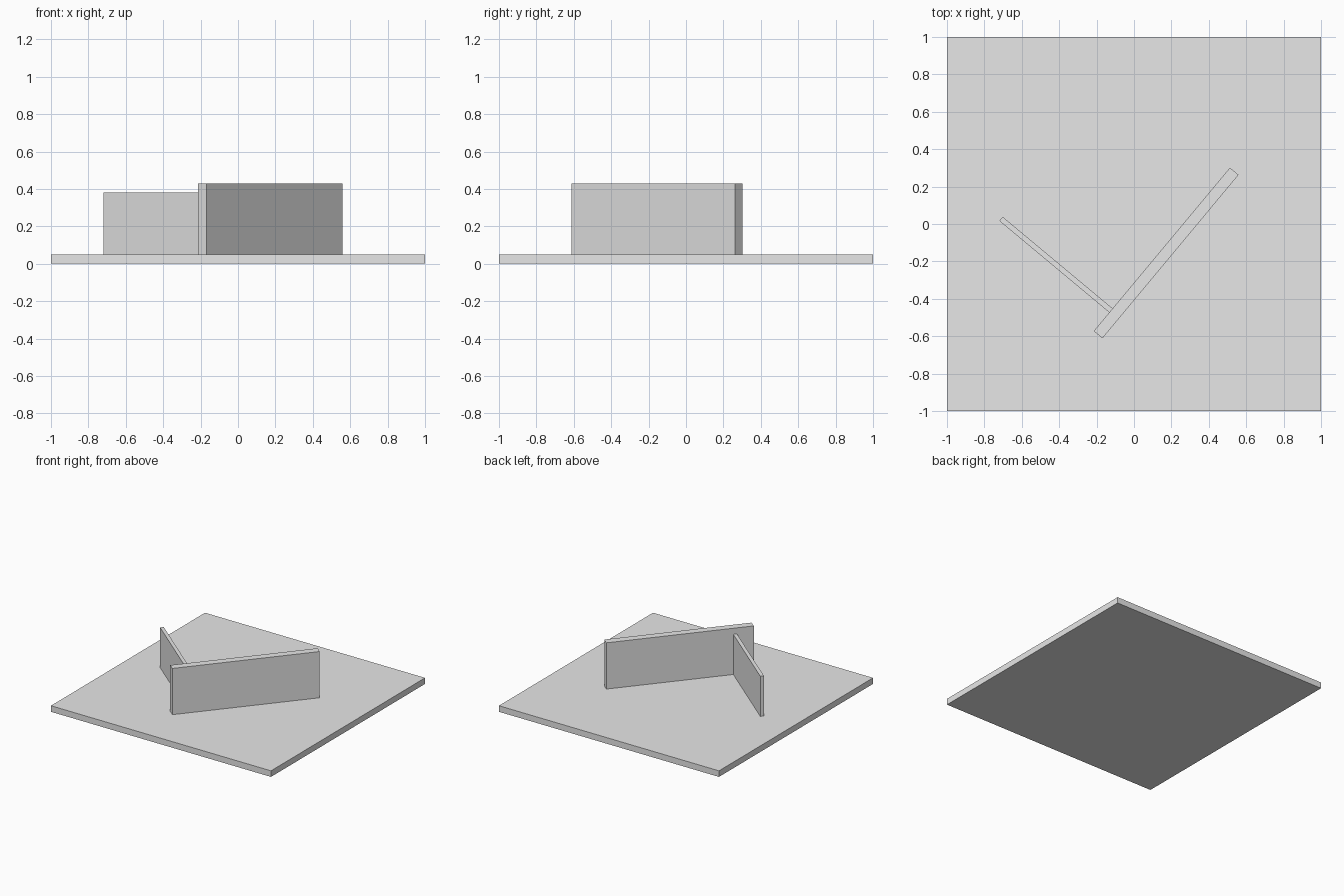
import bpy
from math import radians
from mathutils import Matrix, Vector

cube = bpy.data.objects.get("Cube")
if cube:
    bpy.data.objects.remove(cube, do_unlink=True)

grey = bpy.data.materials.new("light_grey")
grey.use_nodes = True
colour = (0.8, 0.8, 0.8, 1)
grey.diffuse_color = colour
grey.node_tree.nodes["Principled BSDF"].inputs["Base Color"].default_value = colour


def box(name, size, centre, base_z, angle=0):
    """Flat-faced box standing on base_z, turned about z."""
    bpy.ops.mesh.primitive_cube_add(size=1)
    obj = bpy.context.object
    obj.name = name
    place = Matrix.Translation((centre[0], centre[1], base_z + size[2] / 2))
    turn = Matrix.Rotation(angle, 4, "Z")
    obj.data.transform(place @ turn @ Matrix.Diagonal(Vector(size).to_4d()))
    obj.data.materials.append(grey)
    return obj


BASE = 0.05
TURN = radians(50.2)

# Square ground slab
box("base_slab", (2, 2, BASE), (0, 0), 0)

# Long thick wall, running diagonally
LONG, THICK = 1.137, 0.06
long_centre = Vector((0.172, -0.155))
box("long_wall", (LONG, THICK, 0.38), long_centre, BASE, TURN)

# Short thin wall, butting squarely against the long wall's left face
SHORT = 0.765
along = Vector((1, 0)).copy()
along.rotate(Matrix.Rotation(TURN, 2))
across = Vector((-along.y, along.x))
short_centre = long_centre - along * 0.425 + across * (THICK + SHORT) / 2
box("short_wall", (0.028, SHORT, 0.33), short_centre, BASE, TURN)
